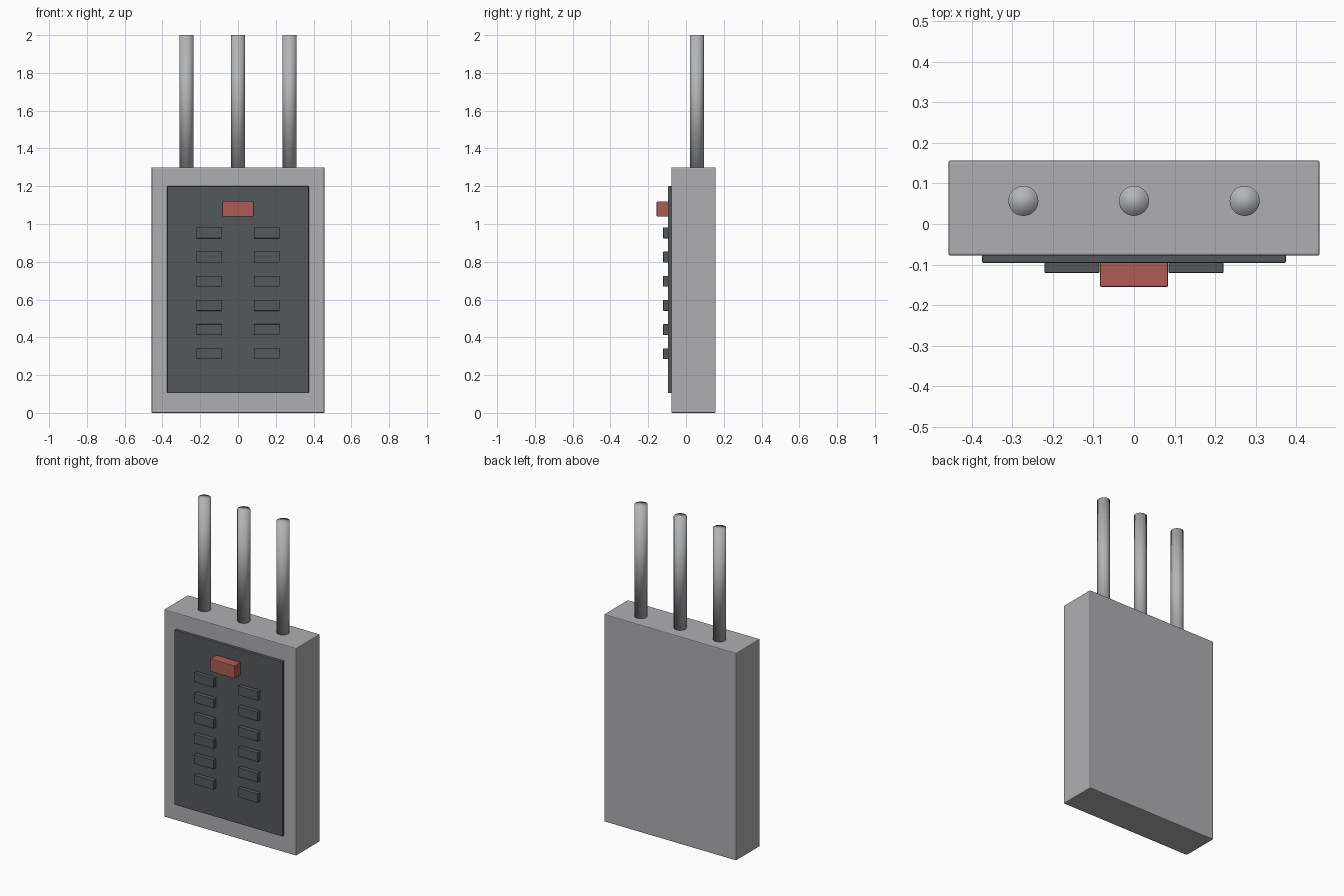
import bpy
import bmesh
from mathutils import Matrix, Vector

cube = bpy.data.objects.get("Cube")
if cube:
    bpy.data.objects.remove(cube, do_unlink=True)


def material(name, rgb):
    mat = bpy.data.materials.new(name)
    mat.use_nodes = True
    mat.diffuse_color = (*rgb, 1)
    mat.node_tree.nodes["Principled BSDF"].inputs["Base Color"].default_value = (*rgb, 1)
    return mat


light_grey = material("light grey metal", (0.43, 0.43, 0.45))
dark_grey = material("dark grey plastic", (0.09, 0.098, 0.104))
red = material("red plastic", (0.43, 0.107, 0.09))
pipe_grey = material("pipe grey", (0.45, 0.46, 0.47))


def finish(bm, name, mat):
    mesh = bpy.data.meshes.new(name)
    bm.to_mesh(mesh)
    bm.free()
    mesh.materials.append(mat)
    obj = bpy.data.objects.new(name, mesh)
    bpy.context.collection.objects.link(obj)
    return obj


def box(name, low, high, mat, bevel):
    """Box between two corners with a narrow chamfer."""
    low, high = Vector(low), Vector(high)
    bm = bmesh.new()
    matrix = Matrix.Translation((low + high) / 2) @ Matrix.Diagonal((*(high - low), 1))
    bmesh.ops.create_cube(bm, size=1, matrix=matrix)
    obj = finish(bm, name, mat)
    mod = obj.modifiers.new("edge_chamfer", "BEVEL")
    mod.width = bevel
    mod.segments = 2
    return obj


def pipe(name, x, y, bottom, top, radius):
    """Capped pipe, smooth shaded all over."""
    bm = bmesh.new()
    bmesh.ops.create_cone(bm, cap_ends=True, segments=32, radius1=radius, radius2=radius,
                          depth=top - bottom,
                          matrix=Matrix.Translation((x, y, (top + bottom) / 2)))
    for face in bm.faces:
        face.smooth = True
    return finish(bm, name, pipe_grey)


# Cabinet and its front panel
box("cabinet", (-0.458, -0.078, 0), (0.458, 0.157, 1.3), light_grey, 0.005)
box("front_panel", (-0.375, -0.096, 0.105), (0.375, -0.07, 1.2), dark_grey, 0.003)

# Main switch
box("main_switch", (-0.084, -0.155, 1.04), (0.084, -0.085, 1.12), red, 0.003)

# Two columns of breaker switches
for side, sign in (("left", 1), ("right", -1)):
    for row in range(6):
        z = 0.953 - row * 0.128
        x = sign * 0.153
        box(f"breaker_{side}_{row + 1}", (x - 0.068, -0.121, z - 0.029),
            (x + 0.068, -0.085, z + 0.029), dark_grey, 0.003)

# Conduit pipes out of the top
for name, x in (("right", -0.273), ("middle", 0), ("left", 0.273)):
    pipe(f"conduit_{name}", x, 0.057, 1.29, 2, 0.037)
